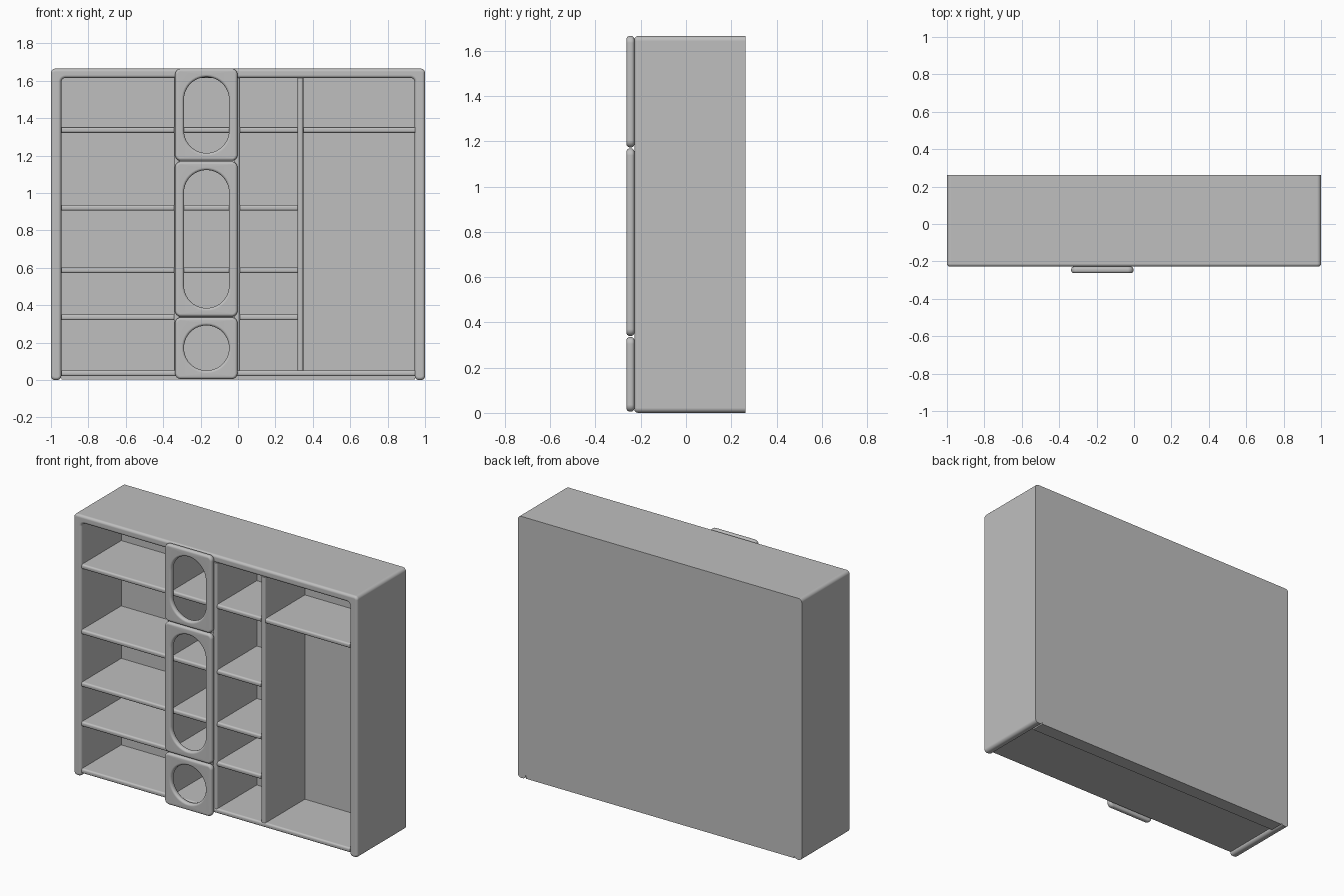
import bpy, bmesh, math
from mathutils import Vector

cube = bpy.data.objects.get("Cube")
if cube:
    bpy.data.objects.remove(cube, do_unlink=True)

grey = bpy.data.materials.new("plain_grey")
grey.use_nodes = True
colour = (0.52, 0.52, 0.52, 1)
grey.diffuse_color = colour
grey.node_tree.nodes["Principled BSDF"].inputs["Base Color"].default_value = colour

FRONT, BACK = -0.228, 0.263      # cabinet depth range
INNER_BACK = 0.175               # inside face of the back slab
INNER_X, INNER_TOP = 0.945, 1.615
HEIGHT = 1.665


def finish(bm, name):
    bmesh.ops.remove_doubles(bm, verts=bm.verts, dist=1e-5)
    bmesh.ops.recalc_face_normals(bm, faces=bm.faces)
    mesh = bpy.data.meshes.new(name)
    bm.to_mesh(mesh)
    bm.free()
    mesh.materials.append(grey)
    obj = bpy.data.objects.new(name, mesh)
    bpy.context.collection.objects.link(obj)
    bpy.ops.object.select_all(action='DESELECT')
    obj.select_set(True)
    bpy.context.view_layer.objects.active = obj
    bpy.ops.object.shade_smooth_by_angle(angle=math.radians(40))
    mod = obj.modifiers.new("flat_faces", 'WEIGHTED_NORMAL')
    mod.keep_sharp = True
    return obj


def fillet(points, radius, steps):
    """Round every right-angled corner of an outline."""
    out = []
    for i, p in enumerate(points):
        p = Vector(p)
        to_prev = (Vector(points[i - 1]) - p).normalized()
        to_next = (Vector(points[(i + 1) % len(points)]) - p).normalized()
        centre = p + radius * (to_prev + to_next)
        for k in range(steps + 1):
            t = math.pi / 2 * k / steps
            out.append(centre - radius * (math.cos(t) * to_next + math.sin(t) * to_prev))
    return out


def rounded_rect(x0, x1, z0, z1, radius, steps=10):
    return fillet([(x0, z0), (x1, z0), (x1, z1), (x0, z1)], radius, steps)


def board(name, x0, x1, y0, y1, z0, z1, round_axis=None, radius=0.011):
    """Box whose two front edges along round_axis are rounded."""
    bm = bmesh.new()
    bmesh.ops.create_cube(bm, size=1)
    for v in bm.verts:
        v.co = ((x0 + x1) / 2 + v.co.x * (x1 - x0),
                (y0 + y1) / 2 + v.co.y * (y1 - y0),
                (z0 + z1) / 2 + v.co.z * (z1 - z0))
    if round_axis is not None:
        edges = [e for e in bm.edges
                 if all(v.co.y < y0 + 1e-4 for v in e.verts)
                 and abs(e.verts[0].co[round_axis] - e.verts[1].co[round_axis]) > 1e-4]
        bmesh.ops.bevel(bm, geom=edges, offset=radius, segments=4, profile=0.5, affect='EDGES')
    return finish(bm, name)


def outer_frame():
    """Top and two sides as one rounded arch, open at the bottom."""
    outline = fillet([(-1, 0), (-1, HEIGHT), (1, HEIGHT), (1, 0), (INNER_X, 0),
                      (INNER_X, INNER_TOP), (-INNER_X, INNER_TOP), (-INNER_X, 0)], 0.022, 5)
    bm = bmesh.new()
    face = bm.faces.new([bm.verts.new((p.x, BACK, p.y)) for p in outline])
    moved = bmesh.ops.extrude_face_region(bm, geom=[face], use_keep_orig=True)["geom"]
    for v in moved:
        if isinstance(v, bmesh.types.BMVert):
            v.co.y = FRONT
    edges = [e for e in bm.edges if all(v.co.y < FRONT + 1e-4 for v in e.verts)]
    bmesh.ops.bevel(bm, geom=edges, offset=0.016, segments=4, profile=0.5, affect='EDGES')
    return finish(bm, "outer_frame")


def door_panel(name, z0, z1, hole_z0, hole_z1):
    """Soft-edged plate with a round-ended opening, lofted around its section."""
    x0, x1, hx0, hx1 = -0.336, -0.003, -0.289, -0.048
    y_front, y_back, r = -0.263, FRONT, 0.014
    quarter = [math.pi / 2 * k / 4 for k in range(5)]
    side = [(r - r * math.sin(t), y_back - r + r * math.cos(t)) for t in quarter]
    side += [(r - r * math.cos(t), y_front + r - r * math.sin(t)) for t in quarter]
    hole_r = (hx1 - hx0) / 2
    bm = bmesh.new()
    loops = [(d, y, rounded_rect(x0 + d, x1 - d, z0 + d, z1 - d, 0.03 - d)) for d, y in side]
    loops += [(d, y, rounded_rect(hx0 - d, hx1 + d, hole_z0 - d, hole_z1 + d, hole_r + d))
              for d, y in reversed(side)]
    rings = [[bm.verts.new((p.x, y, p.y)) for p in pts] for d, y, pts in loops]
    for i, ring in enumerate(rings):
        prev = rings[i - 1]
        for j in range(len(ring)):
            bm.faces.new((prev[j - 1], prev[j], ring[j], ring[j - 1]))
    return finish(bm, name)


# Shell
outer_frame()
board("back_slab", -INNER_X, INNER_X, INNER_BACK, BACK, 0.003, INNER_TOP)
board("bottom_board", -INNER_X, INNER_X, FRONT + 0.004, INNER_BACK, 0.021, 0.051, 0)

# Upright dividers
T = 0.015
dividers = {"left_divider": -0.327, "middle_divider": -0.005, "right_divider": 0.334}
for name, x in dividers.items():
    board(name, x - T, x + T, FRONT + 0.003, INNER_BACK, 0.05, INNER_TOP, 2)

# Shelves in each bay; the wide bay holds only the top one
walls = [-INNER_X] + [x + T for x in dividers.values()]
ends = [x - T for x in dividers.values()] + [INNER_X]
heights = [1.337, 0.921, 0.587, 0.335]
for bay, (x0, x1) in enumerate(zip(walls, ends)):
    for row, z in enumerate(heights if bay < 3 else heights[:1]):
        board(f"shelf_bay{bay + 1}_row{row + 1}", x0, x1, FRONT + 0.004, INNER_BACK,
              z - T, z + T, 0)

# Front panels with openings
door_panel("top_panel", 1.173, HEIGHT, 1.214, 1.62)
door_panel("middle_panel", 0.34, 1.168, 0.385, 1.123)
door_panel("bottom_panel", 0.006, 0.335, 0.051, 0.292)
